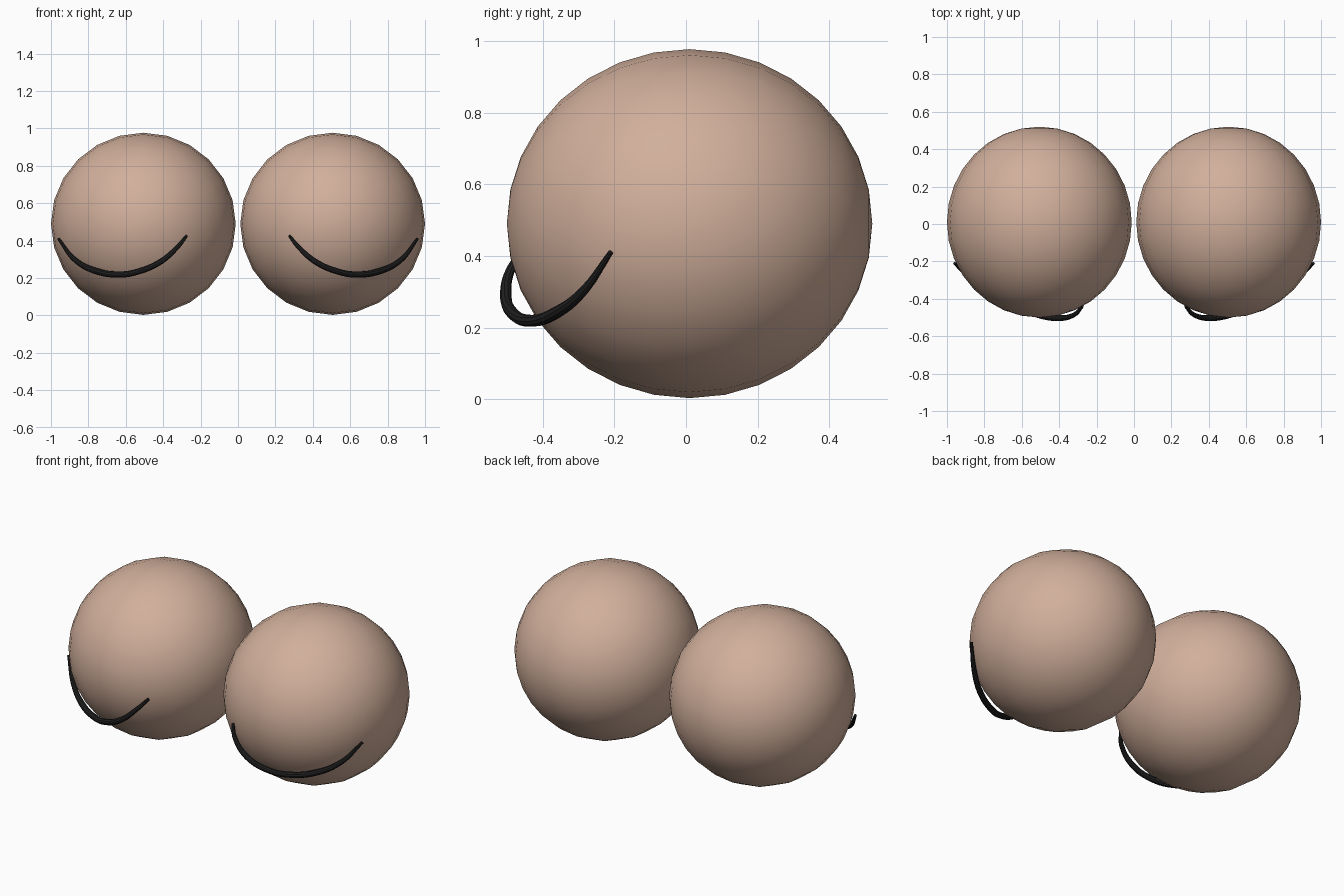
import bpy
from math import pi

cube = bpy.data.objects.get("Cube")
if cube:
    bpy.data.objects.remove(cube, do_unlink=True)


def make_material(name, color, roughness):
    mat = bpy.data.materials.new(name)
    mat.use_nodes = True
    mat.diffuse_color = color
    shader = mat.node_tree.nodes["Principled BSDF"]
    shader.inputs["Base Color"].default_value = color
    shader.inputs["Roughness"].default_value = roughness
    return mat


tan = make_material("warm tan", (0.64, 0.43, 0.33, 1), 0.6)
black = make_material("soft black", (0.015, 0.015, 0.015, 1), 0.5)

# Crease path for the left side, outer end to inner end: x, y, z, thickness
CREASE = [
    (0.96, -0.21, 0.41, 0.45),
    (0.875, -0.288, 0.30, 0.8),
    (0.767, -0.365, 0.24, 1.0),
    (0.634, -0.435, 0.219, 1.0),
    (0.53, -0.48, 0.236, 1.0),
    (0.41, -0.503, 0.29, 0.95),
    (0.32, -0.485, 0.37, 0.75),
    (0.275, -0.44, 0.425, 0.45),
]


def make_ball(name, side):
    # Slightly stretched ball with its poles at front and back
    bpy.ops.mesh.primitive_uv_sphere_add(
        segments=24, ring_count=16, radius=1,
        location=(side * 0.506, 0.01, 0.49), rotation=(pi / 2, 0, 0))
    ball = bpy.context.object
    ball.name = name
    ball.scale = (0.494, 0.487, 0.51)
    ball.data.materials.append(tan)
    bpy.ops.object.shade_smooth()


def make_crease(name, side):
    # Tapered tube that hugs the lower front of the ball
    curve = bpy.data.curves.new(name, "CURVE")
    curve.dimensions = "3D"
    curve.resolution_u = 8
    curve.bevel_depth = 0.017
    curve.bevel_resolution = 3
    curve.use_fill_caps = True
    spline = curve.splines.new("BEZIER")
    spline.bezier_points.add(len(CREASE) - 1)
    for point, (x, y, z, width) in zip(spline.bezier_points, CREASE):
        point.co = (side * x, y, z)
        point.radius = width
        point.handle_left_type = point.handle_right_type = "AUTO"
    curve.materials.append(black)
    crease = bpy.data.objects.new(name, curve)
    bpy.context.collection.objects.link(crease)
    bpy.ops.object.select_all(action="DESELECT")
    crease.select_set(True)
    bpy.context.view_layer.objects.active = crease
    bpy.ops.object.convert(target="MESH")
    bpy.ops.object.shade_smooth_by_angle()


for label, side in (("left", 1), ("right", -1)):
    make_ball(label + "_ball", side)
    make_crease(label + "_crease", side)
